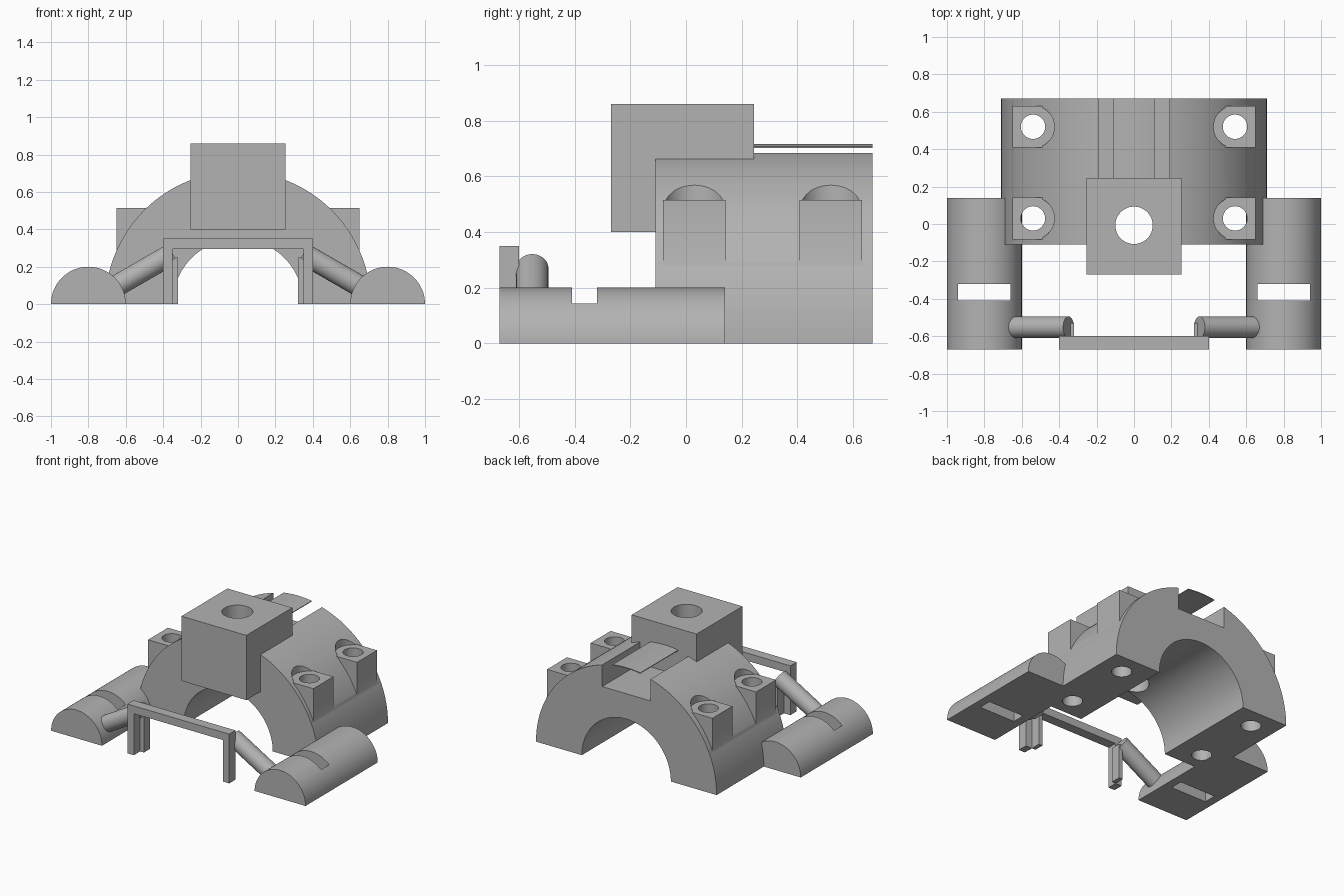
import bpy, bmesh, math
from mathutils import Vector

if "Cube" in bpy.data.objects:
    bpy.data.objects.remove(bpy.data.objects["Cube"])

grey = bpy.data.materials.new("plain_grey")
grey.diffuse_color = (0.45, 0.45, 0.45, 1)
grey.use_nodes = True
grey.node_tree.nodes["Principled BSDF"].inputs["Base Color"].default_value = grey.diffuse_color


def finish(name, bm):
    bmesh.ops.recalc_face_normals(bm, faces=bm.faces)
    me = bpy.data.meshes.new(name)
    bm.to_mesh(me)
    bm.free()
    me.materials.append(grey)
    ob = bpy.data.objects.new(name, me)
    bpy.context.collection.objects.link(ob)
    return ob


def extrude_y(name, pts, y0, y1):
    """Closed x-z profile extruded along y."""
    bm = bmesh.new()
    face = bm.faces.new([bm.verts.new((x, y0, z)) for x, z in pts])
    ext = bmesh.ops.extrude_face_region(bm, geom=[face])
    new = [v for v in ext["geom"] if isinstance(v, bmesh.types.BMVert)]
    bmesh.ops.translate(bm, verts=new, vec=(0, y1 - y0, 0))
    return finish(name, bm)


def box(name, x0, x1, y0, y1, z0, z1):
    return extrude_y(name, [(x0, z0), (x1, z0), (x1, z1), (x0, z1)], y0, y1)


def rod(name, a, b, r, n=48):
    """Cylinder between two points."""
    a, b = Vector(a), Vector(b)
    bm = bmesh.new()
    bmesh.ops.create_cone(bm, cap_ends=True, segments=n, radius1=r, radius2=r, depth=(b - a).length)
    q = (b - a).to_track_quat('Z', 'Y')
    for v in bm.verts:
        v.co = q @ v.co + (a + b) / 2
    return finish(name, bm)


def arc(r, a0, a1, n=64, cx=0):
    angles = [math.radians(a0 + (a1 - a0) * i / n) for i in range(n + 1)]
    return [(cx + r * math.cos(t), r * math.sin(t)) for t in angles]


def boolean(ob, others, op='DIFFERENCE'):
    bpy.context.view_layer.objects.active = ob
    for o in others:
        m = ob.modifiers.new("cut", 'BOOLEAN')
        m.operation, m.solver, m.object = op, 'EXACT', o
        bpy.ops.object.modifier_apply(modifier=m.name)
        bpy.data.objects.remove(o, do_unlink=True)


# Half-round main housing
housing = extrude_y("arch_housing", arc(0.71, 0, 180) + arc(0.35, 180, 0), -0.11, 0.67)

# Top block, hollowed underneath to a round saddle
block = box("top_block", -0.255, 0.255, -0.27, 0.245, 0.4, 0.86)
boolean(block, [rod("saddle_cutter", (0, -0.5, 0), (0, 0.5, 0), 0.53, 128)])

# Channel along the crown behind the block
boolean(housing, [box("channel_cutter", -0.19, 0.19, 0.2, 0.8, 0.53, 0.9)])

# Bolt bosses with round spot faces
BOLT_X, BOLT_Z = 0.54, 0.515
bolts = [(s * BOLT_X, y) for s in (-1, 1) for y in (0.03, 0.52)]
for x, y in bolts:
    s = math.copysign(1, x)
    x0, x1 = sorted((s * 0.45, s * 0.65))
    boolean(housing, [box("boss", x0, x1, y - 0.112, y + 0.112, 0.2, BOLT_Z)], 'UNION')
    boolean(housing, [rod("spot_cutter", (x, y, BOLT_Z), (x, y, 0.9), 0.114)])
boolean(housing, [block], 'UNION')

# Inner groove, block hole and bolt holes
boolean(housing, [rod("groove_cutter", (0, 0.12, 0), (0, 0.34, 0), 0.57, 128),
                  rod("block_hole_cutter", (0, -0.007, -0.1), (0, -0.007, 1), 0.1)])
boolean(housing, [rod("bolt_cutter", (x, y, -0.1), (x, y, 0.9), 0.065) for x, y in bolts])

# Thin curved tongue over the channel
extrude_y("crown_tongue", arc(0.716, 81.2, 98.8, 12) + arc(0.710, 98.8, 81.2, 12), 0.24, 0.67)

for s, side in ((-1, "left"), (1, "right")):
    # Half-round side pod with cross slot and shaft bore
    pod = extrude_y(side + "_pod", arc(0.2, 0, 180, 40, s * 0.8), -0.67, 0.14)
    boolean(pod, [box("slot_cutter", s * 0.8 - 0.14, s * 0.8 + 0.14, -0.41, -0.32, -0.1, 0.4),
                  rod("bore_cutter", (s * 0.8, -0.8, 0), (s * 0.8, -0.30, 0), 0.065)])
    # Sloping strut from the frame to the pod
    rod(side + "_strut", (s * 0.35, -0.552, 0.27), (s * 0.70, -0.552, 0.068), 0.058)
    # Frame leg and the prong behind it
    x0, x1 = sorted((s * 0.35, s * 0.40))
    box(side + "_frame_leg", x0, x1, -0.67, -0.60, 0, 0.295)
    x0, x1 = sorted((s * 0.32, s * 0.35))
    box(side + "_frame_prong", x0, x1, -0.60, -0.53, 0, 0.25)

# Frame crossbar
box("frame_bar", -0.40, 0.40, -0.67, -0.60, 0.295, 0.35)

# Smooth round surfaces, keep edges sharp
bpy.ops.object.select_all(action='DESELECT')
for ob in bpy.context.scene.objects:
    ob.select_set(True)
    bpy.context.view_layer.objects.active = ob
bpy.ops.object.shade_smooth_by_angle(angle=math.radians(30))
